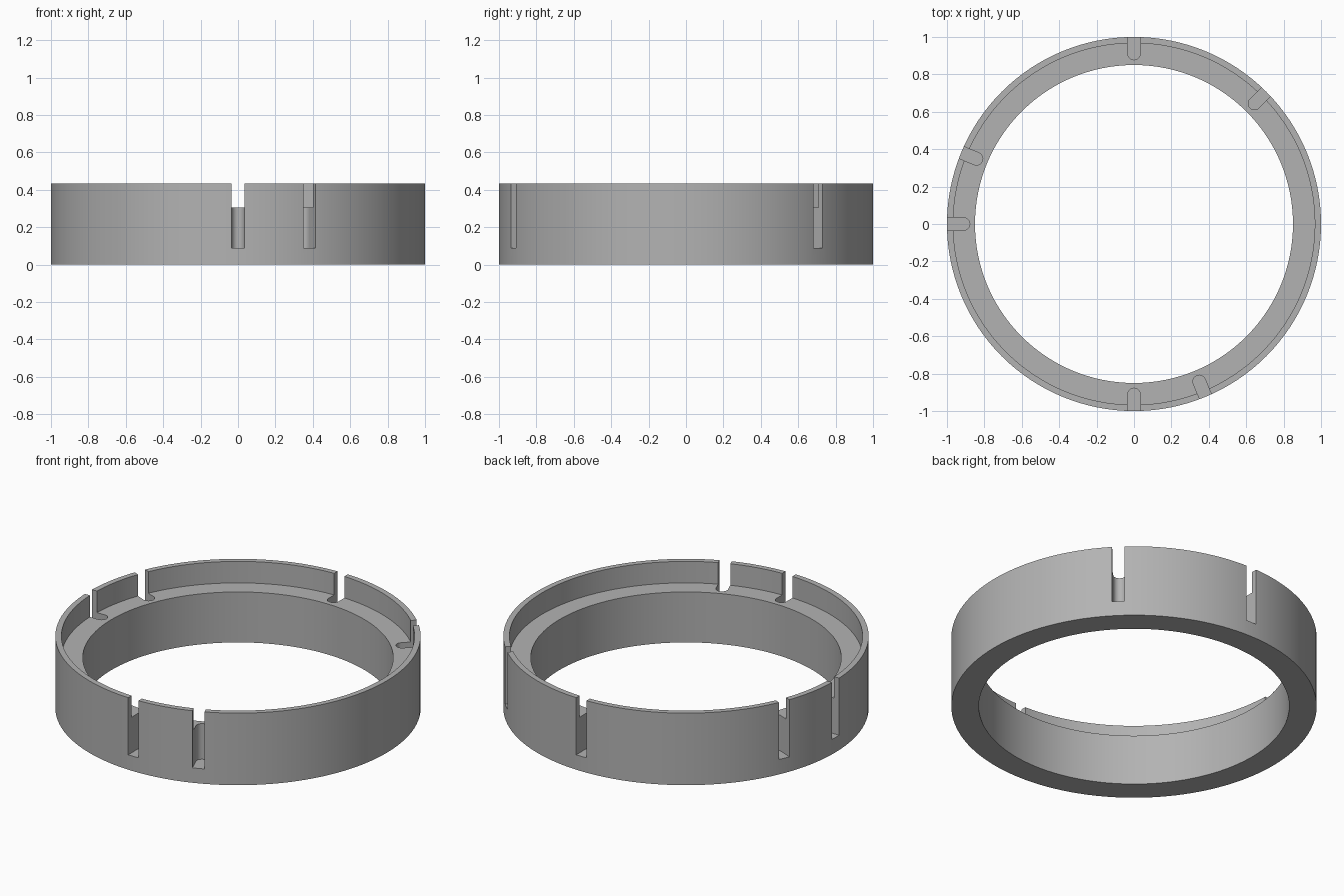
import bpy, bmesh, math
from mathutils import Matrix, Vector

cube = bpy.data.objects.get("Cube")
if cube:
    bpy.data.objects.remove(cube, do_unlink=True)

OUTER, LIP, INNER = 1.0, 0.967, 0.85
HEIGHT, LEDGE, SLOT_FLOOR = 0.435, 0.305, 0.09
SLOT_RADIUS, SLOT_CENTRE = 0.034, 0.912
SLOT_ANGLES = (45, 90, 157.5, 180, 270, 292.5)
SEGMENTS = 128

grey = bpy.data.materials.new("plain grey")
grey.use_nodes = True
colour = (0.45, 0.45, 0.45, 1)
grey.diffuse_color = colour
grey.node_tree.nodes["Principled BSDF"].inputs["Base Color"].default_value = colour


def make_object(name, bm):
    bmesh.ops.recalc_face_normals(bm, faces=bm.faces)
    mesh = bpy.data.meshes.new(name)
    bm.to_mesh(mesh)
    bm.free()
    mesh.materials.append(grey)
    obj = bpy.data.objects.new(name, mesh)
    bpy.context.collection.objects.link(obj)
    return obj


# Ring with a thin raised lip, revolved from its cross-section
bm = bmesh.new()
section = [(INNER, 0), (OUTER, 0), (OUTER, HEIGHT), (LIP, HEIGHT), (LIP, LEDGE), (INNER, LEDGE)]
loops = []
for i in range(SEGMENTS):
    a = math.tau * i / SEGMENTS
    loops.append([bm.verts.new((r * math.cos(a), r * math.sin(a), z)) for r, z in section])
for i, here in enumerate(loops):
    there = loops[(i + 1) % SEGMENTS]
    for j in range(len(section)):
        k = (j + 1) % len(section)
        bm.faces.new((here[j], there[j], there[k], here[k]))
ring = make_object("slotted_ring", bm)

# Round-ended slot cutters, open to the outside and the top
bm = bmesh.new()
for angle in SLOT_ANGLES:
    outline = [(1.1, SLOT_RADIUS)]
    for i in range(17):
        a = math.pi / 2 + math.pi * i / 16
        outline.append((SLOT_CENTRE + SLOT_RADIUS * math.cos(a), SLOT_RADIUS * math.sin(a)))
    outline.append((1.1, -SLOT_RADIUS))
    turn = Matrix.Rotation(math.radians(angle), 4, "Z")
    base = bm.faces.new([bm.verts.new(turn @ Vector((x, y, SLOT_FLOOR))) for x, y in outline])
    top = bmesh.ops.extrude_face_region(bm, geom=[base])["geom"]
    bmesh.ops.translate(bm, vec=(0, 0, 0.5), verts=[v for v in top if isinstance(v, bmesh.types.BMVert)])
cutter = make_object("slot_cutter", bm)
cutter.hide_render = True

# Cut the slots and shade the curved walls smoothly
cut = ring.modifiers.new("slots", "BOOLEAN")
cut.operation = "DIFFERENCE"
cut.solver = "EXACT"
cut.object = cutter
bpy.ops.object.select_all(action="DESELECT")
bpy.context.view_layer.objects.active = ring
ring.select_set(True)
bpy.ops.object.modifier_apply(modifier=cut.name)
bpy.data.objects.remove(cutter, do_unlink=True)
bpy.ops.object.shade_smooth_by_angle(angle=math.radians(30))
